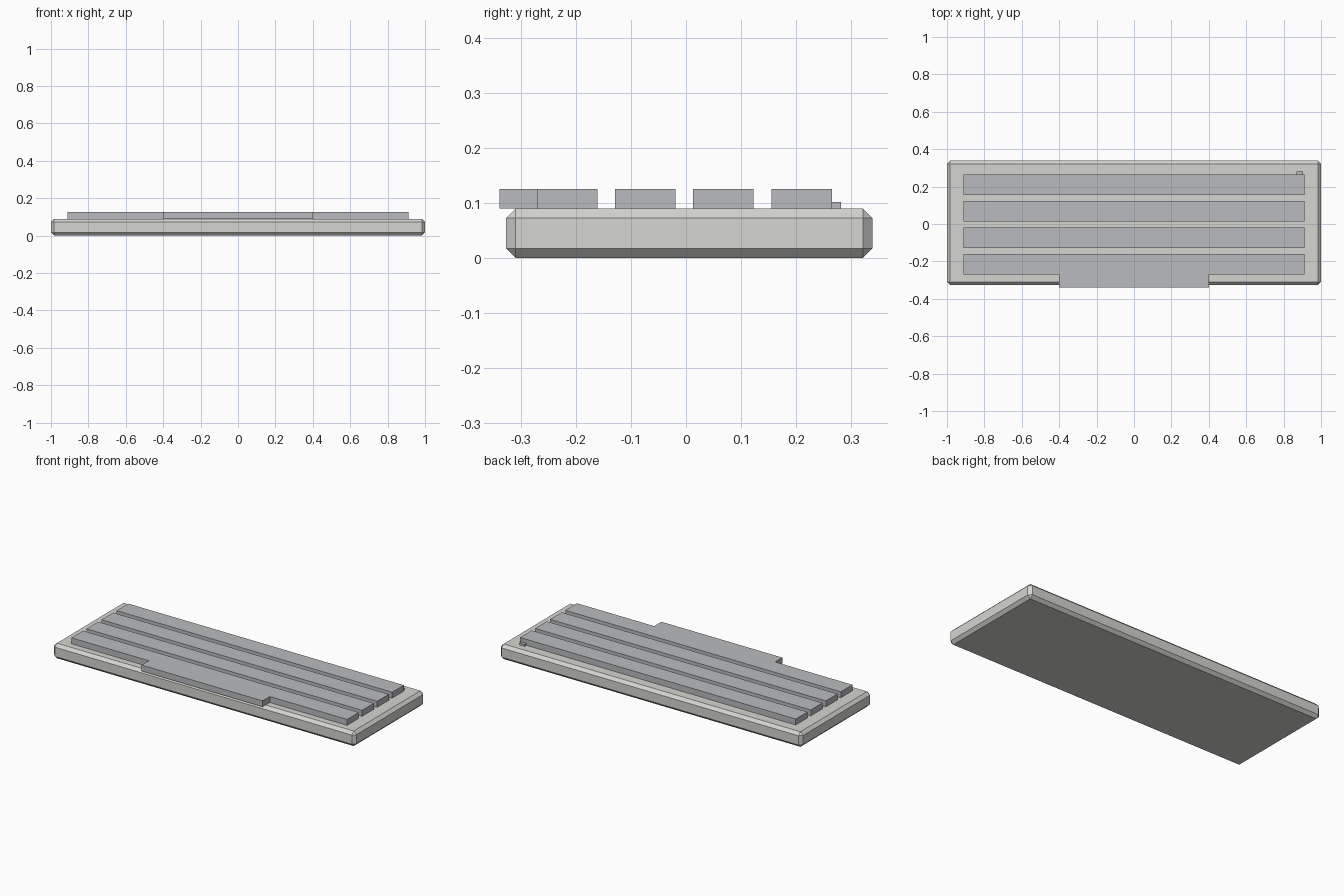
import bpy, bmesh

if "Cube" in bpy.data.objects:
    bpy.data.objects.remove(bpy.data.objects["Cube"])


def material(name, rgb):
    m = bpy.data.materials.new(name)
    m.diffuse_color = (*rgb, 1.0)
    m.use_nodes = True
    m.node_tree.nodes["Principled BSDF"].inputs["Base Color"].default_value = m.diffuse_color
    return m


case_grey = material("light_case_grey", (0.66, 0.66, 0.63))
key_grey = material("key_grey", (0.49, 0.50, 0.52))


def slab(name, outline, z0, z1, mat, chamfer=0.0):
    """Extrude an outline (counter-clockwise) from z0 to z1, optionally chamfering every edge."""
    bm = bmesh.new()
    base = bm.faces.new([bm.verts.new((x, y, z0)) for x, y in outline])
    top = bmesh.ops.extrude_face_region(bm, geom=[base], use_keep_orig=True)["geom"]
    bmesh.ops.translate(bm, vec=(0, 0, z1 - z0),
                        verts=[g for g in top if isinstance(g, bmesh.types.BMVert)])
    bmesh.ops.recalc_face_normals(bm, faces=bm.faces)
    if chamfer:
        bmesh.ops.bevel(bm, geom=bm.edges[:], offset=chamfer, segments=1,
                        affect='EDGES', profile=0.5)
    mesh = bpy.data.meshes.new(name)
    bm.to_mesh(mesh)
    bm.free()
    mesh.materials.append(mat)
    obj = bpy.data.objects.new(name, mesh)
    bpy.context.collection.objects.link(obj)
    return obj


def rect(x0, x1, y0, y1):
    return [(x0, y0), (x1, y0), (x1, y1), (x0, y1)]


CASE_TOP, KEY_TOP = 0.09, 0.126
ROW_X, SPACE_X = 0.912, 0.4
ROW_DEPTH, ROW_PITCH, FIRST_ROW = 0.11, 0.142, -0.271

# chamfered case
slab("case", rect(-1, 1, -0.327, 0.339), 0, CASE_TOP, case_grey, 0.0175)

# front key row with the space bar stepping forward over the case edge
y0, y1 = FIRST_ROW, FIRST_ROW + ROW_DEPTH
slab("front_key_row_with_space_bar",
     [(-SPACE_X, -0.339), (SPACE_X, -0.339), (SPACE_X, y0), (ROW_X, y0),
      (ROW_X, y1), (-ROW_X, y1), (-ROW_X, y0), (-SPACE_X, y0)],
     CASE_TOP, KEY_TOP, key_grey)

# remaining key rows
for i in range(1, 4):
    y = FIRST_ROW + i * ROW_PITCH
    slab(f"key_row_{i + 1}", rect(-ROW_X, ROW_X, y, y + ROW_DEPTH),
         CASE_TOP, KEY_TOP, key_grey)

# small indicator lamp tucked behind the back row
slab("indicator_lamp", rect(0.87, 0.904, 0.25, 0.282), CASE_TOP, 0.102, key_grey)
